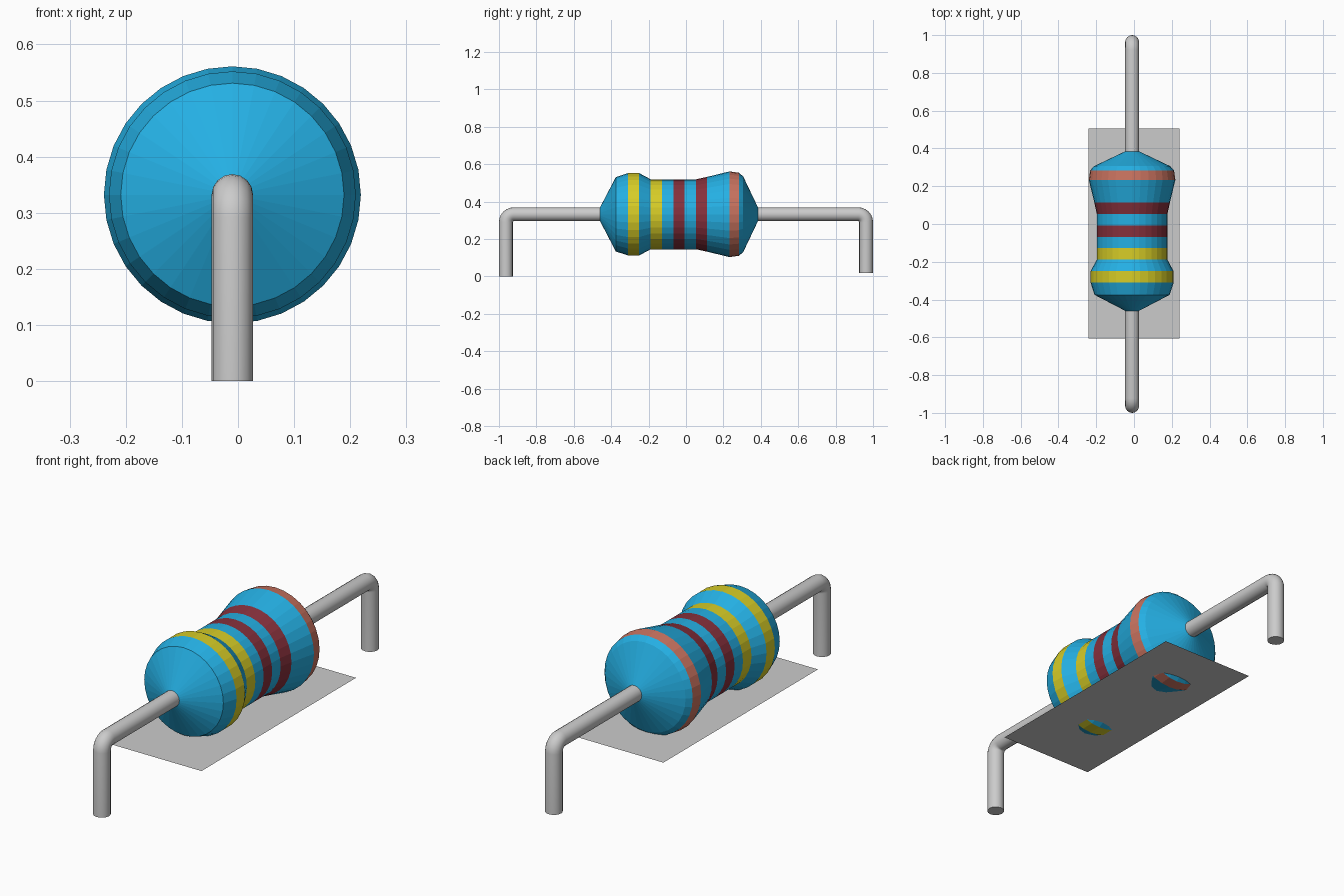
import bpy, bmesh
from math import sin, cos, pi, radians

if "Cube" in bpy.data.objects:
    bpy.data.objects.remove(bpy.data.objects["Cube"])

CX, CZ = -0.01, 0.332      # axis of the body and wire
SIDES = 32


def material(name, rgb):
    m = bpy.data.materials.new(name)
    m.diffuse_color = (*rgb, 1)
    m.use_nodes = True
    m.node_tree.nodes["Principled BSDF"].inputs["Base Color"].default_value = m.diffuse_color
    return m


def add_object(name, bm):
    me = bpy.data.meshes.new(name)
    bm.to_mesh(me)
    bm.free()
    ob = bpy.data.objects.new(name, me)
    bpy.context.collection.objects.link(ob)
    return ob


# Body: lathed profile of (y, radius, colour of the segment that follows)
BLUE, YELLOW, BROWN, ORANGE = range(4)
profile = [
    (-0.46, 0.036, BLUE), (-0.375, 0.199, BLUE), (-0.31, 0.220, YELLOW),
    (-0.25, 0.220, BLUE), (-0.189, 0.187, YELLOW), (-0.128, 0.187, BLUE),
    (-0.068, 0.187, BROWN), (-0.007, 0.187, BLUE), (0.054, 0.187, BROWN),
    (0.113, 0.200, BLUE), (0.233, 0.229, ORANGE), (0.283, 0.222, BLUE),
    (0.306, 0.202, BLUE), (0.385, 0.036, BLUE),
]
bm = bmesh.new()
rings = [[bm.verts.new((CX + r * sin(2 * pi * i / SIDES), y,
                        CZ + r * cos(2 * pi * i / SIDES)))
          for i in range(SIDES)] for y, r, _ in profile]
for k in range(len(rings) - 1):
    for i in range(SIDES):
        j = (i + 1) % SIDES
        f = bm.faces.new((rings[k][i], rings[k][j], rings[k + 1][j], rings[k + 1][i]))
        f.material_index = profile[k][2]
bmesh.ops.recalc_face_normals(bm, faces=bm.faces)
body = add_object("resistor_body", bm)
for name, rgb in (("blue", (0.018, 0.43, 0.77)), ("yellow", (0.68, 0.61, 0.02)),
                  ("brown", (0.24, 0.03, 0.045)), ("orange", (0.58, 0.17, 0.115))):
    body.data.materials.append(material(name, rgb))

# Bent wire: path down both legs with rounded corners
END, BEND, WIRE_R = 0.963, 0.042, 0.037


def corner(side):
    """Arc points from the leg up to the horizontal run."""
    return [(side * (END - BEND + BEND * cos(a)), CZ - BEND + BEND * sin(a))
            for a in (pi / 2 * n / 6 for n in range(7))]


path = [(-END, 0.0)] + corner(-1) + corner(1)[::-1] + [(END, 0.018)]
curve = bpy.data.curves.new("wire_path", 'CURVE')
curve.dimensions = '3D'
curve.bevel_depth = WIRE_R
curve.bevel_resolution = 6
curve.use_fill_caps = True
spline = curve.splines.new('POLY')
spline.points.add(len(path) - 1)
for p, (y, z) in zip(spline.points, path):
    p.co = (CX, y, z, 1)
wire = bpy.data.objects.new("lead_wire", curve)
bpy.context.collection.objects.link(wire)
bpy.context.view_layer.objects.active = wire
wire.select_set(True)
bpy.ops.object.convert(target='MESH')
bpy.ops.object.shade_smooth_by_angle(angle=radians(35))

# Flat plate that the two bulges poke through
bm = bmesh.new()
bm.faces.new([bm.verts.new((x, y, 0.125)) for x, y in
              ((-0.24, -0.605), (0.24, -0.605), (0.24, 0.505), (-0.24, 0.505))])
add_object("base_plate", bm)
